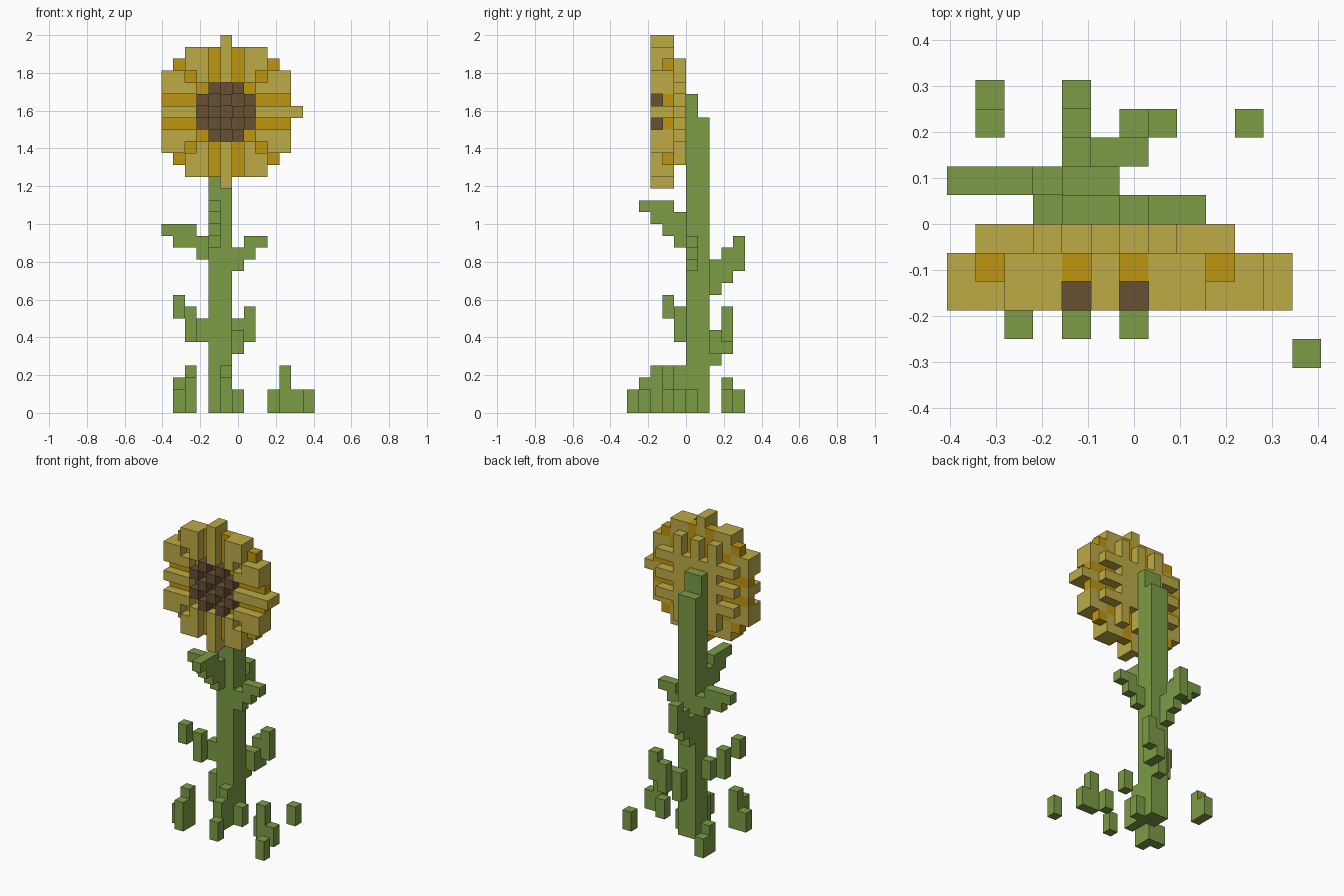
import bpy
import bmesh
from mathutils import Vector
from itertools import product

if "Cube" in bpy.data.objects:
    bpy.data.objects.remove(bpy.data.objects["Cube"], do_unlink=True)

CELL = 0.0625
ORIGIN = Vector((-6.5, -5, 0))


def material(name, colour):
    m = bpy.data.materials.new(name)
    m.use_nodes = True
    m.diffuse_color = (*colour, 1)
    m.node_tree.nodes["Principled BSDF"].inputs["Base Color"].default_value = (*colour, 1)
    return m


GREEN = material("leaf green", (0.202, 0.332, 0.061))
YELLOW = material("pale petal yellow", (0.515, 0.407, 0.062))
GOLD = material("deep petal gold", (0.515, 0.305, 0.005))
BROWN = material("seed brown", (0.133, 0.080, 0.034))


def box(x, y, z):
    """Cells of a block; each argument is one index or an inclusive pair."""
    spans = [(s, s) if isinstance(s, int) else s for s in (x, y, z)]
    return set(product(*(range(a, b + 1) for a, b in spans)))


def build(name, cells, mat):
    """Turn cells into one mesh, keeping only the outer faces."""
    bm = bmesh.new()
    for cell in cells:
        for axis, side in product(range(3), (0, 1)):
            step = [0, 0, 0]
            step[axis] = 2 * side - 1
            if tuple(c + s for c, s in zip(cell, step)) in cells:
                continue
            corners = []
            for u, v in ((0, 0), (1, 0), (1, 1), (0, 1)):
                p = [0, 0, 0]
                p[axis], p[(axis + 1) % 3], p[(axis + 2) % 3] = side, u, v
                corners.append(bm.verts.new((Vector(cell) + Vector(p) + ORIGIN) * CELL))
            bm.faces.new(corners if side else corners[::-1])
    bmesh.ops.remove_doubles(bm, verts=bm.verts, dist=0.001)
    bmesh.ops.dissolve_limit(bm, angle_limit=0.01, verts=bm.verts, edges=bm.edges)
    mesh = bpy.data.meshes.new(name)
    bm.to_mesh(mesh)
    bm.free()
    mesh.materials.append(mat)
    obj = bpy.data.objects.new(name, mesh)
    bpy.context.collection.objects.link(obj)


# Stem, stepped at the top behind the flower
build("stem", box((4, 5), 5, (0, 26)) | box((4, 5), 6, (0, 24)), GREEN)

# Leaves climbing away from the stem
leaves = {
    "upper_right_leaf": [((0, 2), 6, 15), ((1, 3), 6, 14), (3, 6, 13)],
    "upper_left_leaf": [((7, 8), 5, 14), ((6, 7), 5, 13), (6, 5, 12)],
    "upper_front_leaf": [(4, (1, 3), 17), (4, (2, 4), 16), (4, (3, 4), 15), (4, 4, 14)],
    "upper_back_leaf": [(4, 7, (10, 12)), (4, 8, (11, 13)), (4, 9, (12, 14))],
    "lower_right_leaf": [(3, 5, (6, 7)), (2, 4, (6, 8)), (1, 3, (8, 9))],
    "lower_left_leaf": [(5, 7, (4, 6)), (6, 7, (5, 6)), (6, 8, (5, 7)), (7, 8, (6, 8))],
}
for name, blocks in leaves.items():
    build(name, set().union(*(box(*b) for b in blocks)), GREEN)

# Grass blades: x, y and top cell of each, grouped in tufts
tufts = {
    "right_grass": [(1, 2, 1), (2, 1, 2), (2, 2, 3)],
    "stem_grass": [(6, 1, 1), (5, 3, 2), (5, 4, 3), (6, 5, 1)],
    "left_grass": [(9, 4, 1), (10, 3, 3), (11, 3, 1), (12, 0, 1)],
    "back_grass": [(1, 8, 2), (1, 9, 1), (10, 8, 1)],
}
for name, blades in tufts.items():
    build(name, set().union(*(box(x, y, (0, top)) for x, y, top in blades)), GREEN)

# Flower head: one quarter, from the middle row outward
# (Y raised petal, D sunken petal, B seeds)
QUARTER = ["BBBYYYY", "BBBDDD", "BBDYYY", "YDYDYY", "YDYYD", "YDYY", "Y"]
MID_X, MID_Z = 5, 25
petals, gaps, seeds = set(), set(), set()
for dx, dz in product(range(-5, 7), range(-6, 7)):
    row = QUARTER[abs(dz)]
    if abs(dx) >= len(row):
        continue
    kind, x, z = row[abs(dx)], MID_X + dx, MID_Z + dz
    if kind == "Y":
        petals |= box(x, (2, 3), z)
    elif kind == "D":
        gaps |= box(x, 3, z)
    else:
        # Seeds stand out in a checker pattern
        seeds |= box(x, (2 if (dx + dz) % 2 else 3, 3), z)

# Back of the head: a square pad with short rays
for dx, dz in product(range(-4, 5), repeat=2):
    small, large = sorted((abs(dx), abs(dz)))
    if large <= 2 or small in (0, 2):
        petals |= box(MID_X + dx, 4, MID_Z + dz)

build("raised_petals", petals, YELLOW)
build("sunken_petals", gaps, GOLD)
build("seed_disc", seeds, BROWN)
